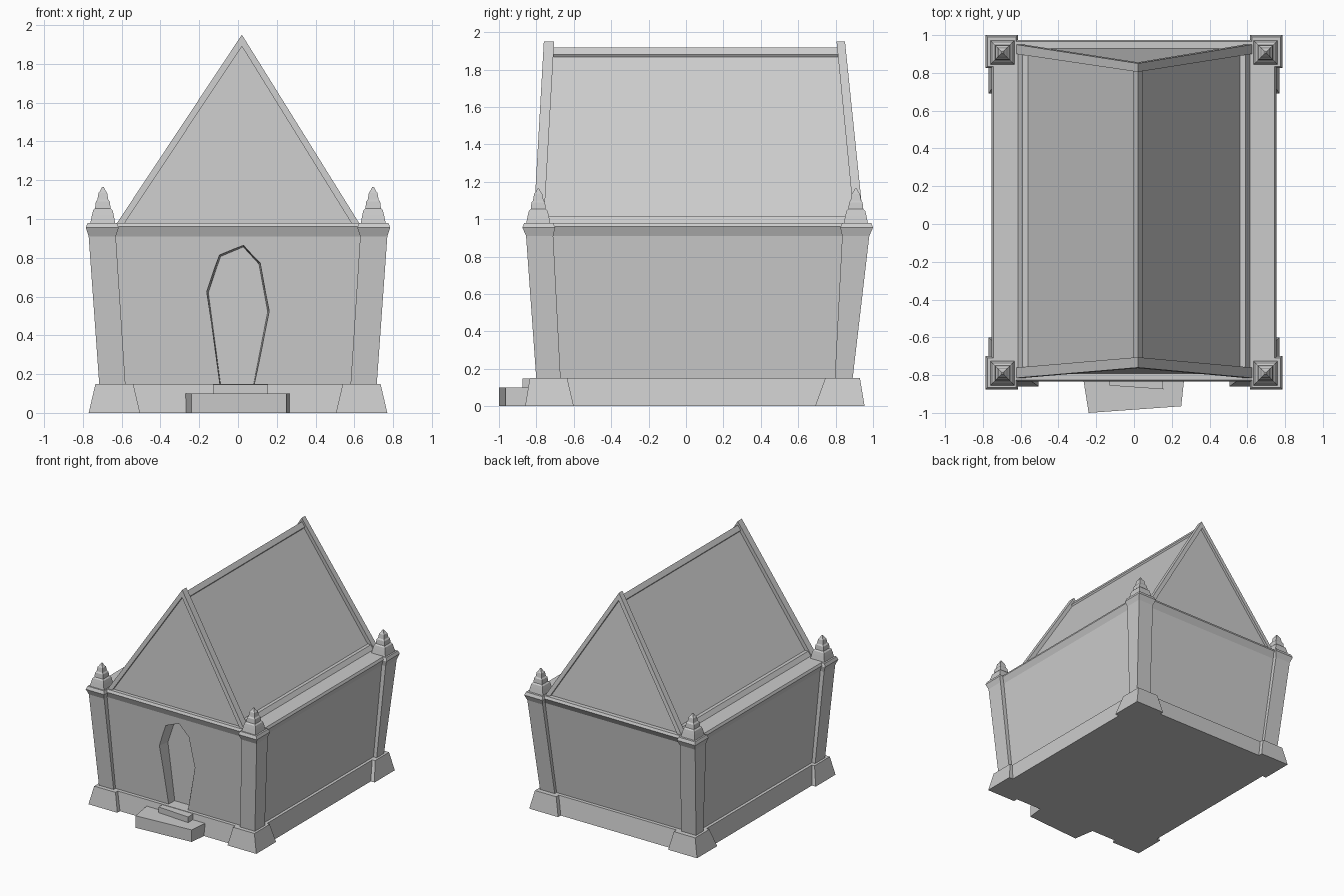
import bpy, bmesh

if "Cube" in bpy.data.objects:
    bpy.data.objects.remove(bpy.data.objects["Cube"])


def solid(name, rings):
    """Closed solid lofted through rings that have equal point counts."""
    bm = bmesh.new()
    loops = [[bm.verts.new(p) for p in r] for r in rings]
    n = len(loops[0])
    bm.faces.new(loops[0])
    bm.faces.new(loops[-1])
    for a, b in zip(loops, loops[1:]):
        for i in range(n):
            j = (i + 1) % n
            bm.faces.new((a[i], a[j], b[j], b[i]))
    bmesh.ops.recalc_face_normals(bm, faces=bm.faces)
    me = bpy.data.meshes.new(name)
    bm.to_mesh(me)
    bm.free()
    ob = bpy.data.objects.new(name, me)
    bpy.context.collection.objects.link(ob)
    return ob


def tower(name, levels):
    """Levels of (z, x0, x1, y0, y1) rectangles."""
    return solid(name, [[(a, c, z), (b, c, z), (b, d, z), (a, d, z)]
                        for z, a, b, c, d in levels])


def prism(name, pts, front, back):
    """x-z profile extruded between two leaning planes y = f(z)."""
    return solid(name, [[(x, f(z), z) for x, z in pts] for f in (front, back)])


def slab(name, pts, z0, z1):
    return solid(name, [[(x, y, z) for x, y in pts] for z in (z0, z1)])


def lean(y_low, y_high):
    return lambda z: y_low + (y_high - y_low) * (z - 0.98) / 0.97


# Plinth and flared walls with cornice
tower("plinth", [(0, -0.735, 0.735, -0.825, 0.92), (0.15, -0.71, 0.71, -0.805, 0.895)])
walls = tower("walls", [
    (0.14, -0.685, 0.685, -0.775, 0.865), (0.91, -0.735, 0.735, -0.815, 0.945),
    (0.96, -0.755, 0.755, -0.835, 0.975), (0.98, -0.745, 0.745, -0.825, 0.965)])

# Crooked door niche cut into the front wall
door = [(-0.10, 0.15), (-0.17, 0.63), (-0.10, 0.82), (0.03, 0.87),
        (0.12, 0.78), (0.17, 0.53), (0.09, 0.15)]
cutter = solid("door_cutter", [
    [(x * 1.05, -1.0, 0.15 + (z - 0.15) * 1.01) for x, z in door],
    [(x * 0.9, -0.70, 0.15 + (z - 0.15) * 0.98) for x, z in door]])
cutter.hide_render = True
cutter.hide_viewport = True
cut = walls.modifiers.new("door_niche", 'BOOLEAN')
cut.operation = 'DIFFERENCE'
cut.solver = 'EXACT'
cut.object = cutter

# Corner pillars with feet, caps and finials
FINIAL = [(0.97, 0.066), (1.02, 0.056), (1.045, 0.05), (1.055, 0.04),
          (1.09, 0.036), (1.10, 0.028), (1.135, 0.022), (1.145, 0.014), (1.165, 0.004)]


def span(s, a, b):
    return (a, b) if s > 0 else (-b, -a)


for s, side in ((-1, "left"), (1, "right")):
    for end, foot, shaft, fy in (
            ("front", [(-0.86, -0.60), (-0.835, -0.635)],
             [(-0.80, -0.67), (-0.855, -0.71), (-0.875, -0.70), (-0.865, -0.71)], -0.79),
            ("back", [(0.69, 0.955), (0.745, 0.93)],
             [(0.795, 0.89), (0.835, 0.98), (0.825, 1.0), (0.835, 0.99)], 0.908)):
        tag = end + "_" + side
        tower("foot_" + tag, [(0, *span(s, 0.505, 0.77), *foot[0]),
                              (0.15, *span(s, 0.54, 0.735), *foot[1])])
        xs = [(0.58, 0.715), (0.63, 0.77), (0.615, 0.785), (0.625, 0.775)]
        tower("pillar_" + tag, [(z, *span(s, *x), *y) for z, x, y in
                                zip((0.14, 0.91, 0.955, 0.98), xs, shaft)])
        tower("finial_" + tag, [(z, s * 0.697 - r, s * 0.697 + r, fy - r, fy + r)
                                for z, r in FINIAL])

# Gable ends: raised raking frame around a recessed panel
FRAME = [(-0.63, 0.97), (0.02, 1.95), (0.63, 0.97), (0.59, 0.97), (0.02, 1.89), (-0.59, 0.97)]
PANEL = [(-0.61, 0.97), (0.02, 1.92), (0.61, 0.97)]
prism("gable_frame_front", FRAME, lean(-0.815, -0.76), lean(-0.76, -0.705))
prism("gable_panel_front", PANEL, lean(-0.795, -0.74), lean(-0.765, -0.71))
prism("gable_frame_back", FRAME, lean(0.95, 0.85), lean(0.90, 0.805))
prism("gable_panel_back", PANEL, lean(0.93, 0.83), lean(0.905, 0.81))

# Roof with ridge and eave trims
rf, rb = lean(-0.78, -0.725), lean(0.915, 0.82)
prism("roof", [(-0.59, 0.97), (0.02, 1.895), (0.59, 0.97)], rf, rb)
prism("ridge_trim", [(-0.005, 1.88), (0.02, 1.918), (0.045, 1.88), (0.02, 1.84)], rf, rb)
for s, side in ((-1, "left"), (1, "right")):
    prism("eave_trim_" + side, [(s * 0.62, 0.97), (s * 0.59, 1.015),
                                (s * 0.562, 1.015), (s * 0.55, 0.97)], rf, rb)

# Uneven entrance steps
slab("lower_step", [(-0.24, -1.0), (0.25, -0.965), (0.27, -0.78), (-0.275, -0.78)], 0, 0.10)
slab("upper_step", [(-0.13, -0.855), (0.155, -0.875), (0.15, -0.75), (-0.13, -0.75)], 0.09, 0.147)
